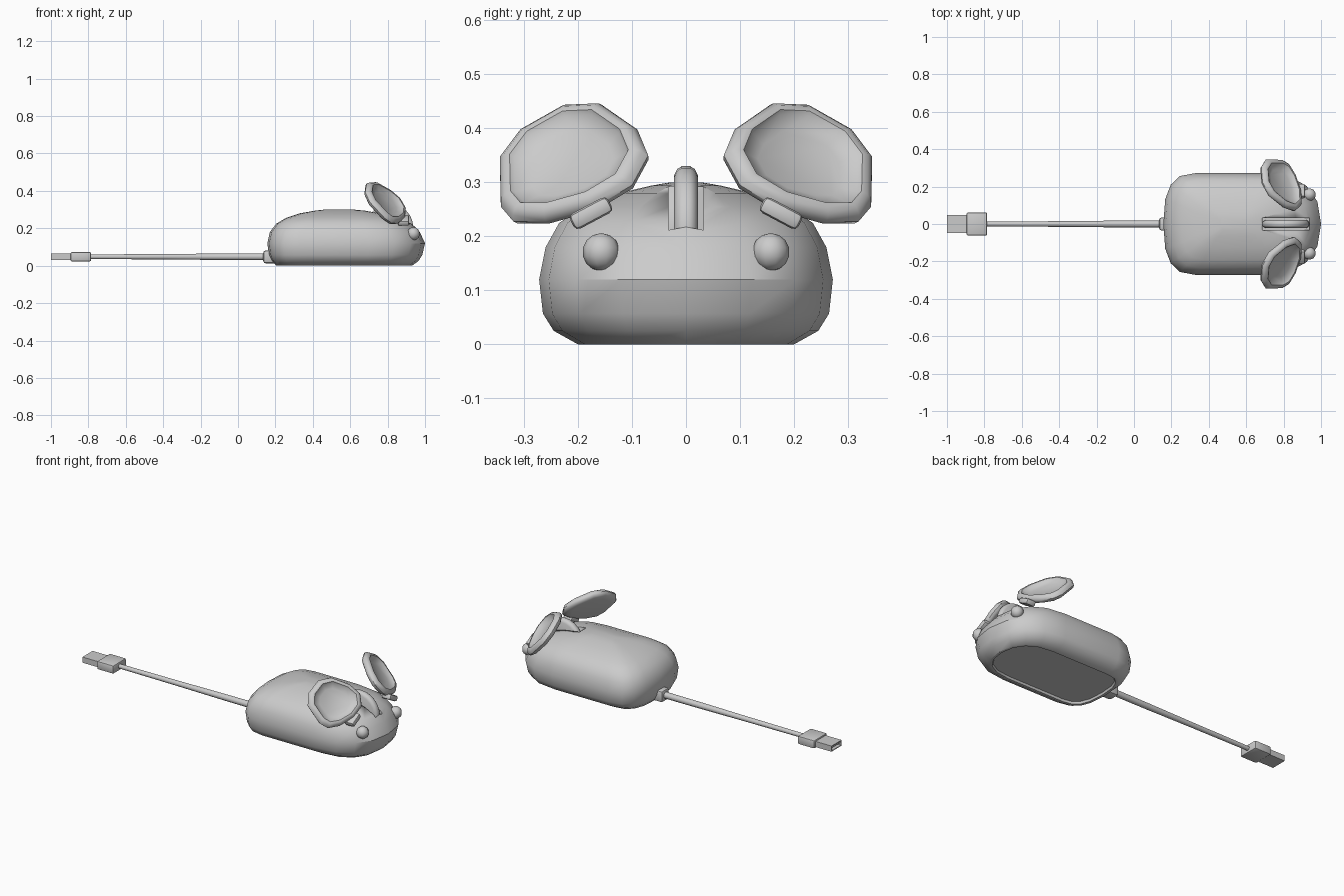
import bpy, bmesh
from math import sin, cos, pi, radians
from mathutils import Vector

if "Cube" in bpy.data.objects:
    bpy.data.objects.remove(bpy.data.objects["Cube"])


def finish(name, bm, angle=35):
    bmesh.ops.recalc_face_normals(bm, faces=bm.faces[:])
    me = bpy.data.meshes.new(name)
    bm.to_mesh(me)
    bm.free()
    ob = bpy.data.objects.new(name, me)
    bpy.context.collection.objects.link(ob)
    bpy.ops.object.select_all(action='DESELECT')
    ob.select_set(True)
    bpy.context.view_layer.objects.active = ob
    bpy.ops.object.shade_smooth_by_angle(angle=radians(angle))
    return ob


def loft(name, rings, angle=35):
    bm = bmesh.new()
    loops = [[bm.verts.new(p) for p in r] for r in rings]
    for a, b in zip(loops, loops[1:]):
        for i in range(len(a)):
            j = (i + 1) % len(a)
            bm.faces.new((a[i], a[j], b[j], b[i]))
    bm.faces.new(loops[0])
    bm.faces.new(loops[-1])
    return finish(name, bm, angle)


def box(name, loc, dims, bevel=0.0, roll=0.0, segs=2):
    bm = bmesh.new()
    bmesh.ops.create_cube(bm, size=1)
    bmesh.ops.scale(bm, vec=dims, verts=bm.verts)
    if bevel:
        bmesh.ops.bevel(bm, geom=bm.edges[:], offset=bevel, segments=segs,
                        affect='EDGES', profile=0.5)
    ob = finish(name, bm)
    ob.location = loc
    ob.rotation_euler.x = roll
    return ob


# Body: plan outlines stacked in z, squarer tail end and rounder nose end
def plan(z, x0, x1, hy, n=8):
    pts = []
    for cx, length, start, e in ((x1 - 1.1 * hy, 1.1 * hy, -pi / 2, 0.85),
                                 (x0 + 0.63 * hy, 0.63 * hy, pi / 2, 0.75)):
        for i in range(n + 1):
            a = start + pi * i / n
            c, s = cos(a), sin(a)
            c = 0 if abs(c) < 1e-6 else c
            s = 0 if abs(s) < 1e-6 else s
            px = abs(c) ** e * (1 if c > 0 else -1)
            py = abs(s) ** e * (1 if s > 0 else -1)
            pts.append((cx + length * px, hy * py, z))
    return pts


levels = [(0.012, .225, .91, .18), (0, .22, .915, .185), (0, .205, .93, .20),
          (.025, .18, .965, .245), (.057, .165, .985, .265),
          (.12, .157, 1.0, .272), (.18, .17, .972, .26),
          (.225, .205, .93, .235), (.255, .255, .87, .19),
          (.28, .33, .775, .125), (.294, .41, .68, .065), (.30, .46, .62, .03)]
body = loft("body", [plan(*l) for l in levels])

# Slot for the scroll wheel
cutter = box("slot_cutter", (.812, 0, .28), (.25, .064, .16))
cutter.hide_render = True
cutter.hide_viewport = True
cut = body.modifiers.new("slot", 'BOOLEAN')
cut.operation = 'DIFFERENCE'
cut.object = cutter
cut.solver = 'EXACT'

# Scroll wheel
wheel = [(-.022, .108), (-.016, .12), (-.008, .125),
         (.008, .125), (.016, .12), (.022, .108)]
loft("scroll_wheel", [[(.812 + r * cos(2 * pi * i / 24), y,
                        .205 + r * sin(2 * pi * i / 24)) for i in range(24)]
                      for y, r in wheel])

# Ears: one outline laid on a tilted plane, dished on the front
outline = [(.345, .34), (.305, .393), (.222, .44), (.155, .443), (.09, .398),
           (.07, .35), (.10, .295), (.17, .253), (.26, .228), (.32, .228),
           (.343, .255)]
centre = Vector((.79, .21, .335))
slope_y, slope_z = .6, .91
normal = Vector((1, slope_y, slope_z)).normalized()
ear_rings = [(.72, -.024), (.88, -.021), (.97, -.012), (1, 0), (.96, .013),
             (.88, .022), (.80, .022), (.76, .014), (.55, 0)]


def ear_ring(side, scale, depth):
    pts = []
    for y, z in outline:
        dy, dz = (y - centre.y) * scale, (z - centre.z) * scale
        p = centre + Vector((-slope_y * dy - slope_z * dz, dy, dz)) + normal * depth
        pts.append((p.x, side * p.y, p.z))
    return pts


for side, tag in ((1, "left"), (-1, "right")):
    loft(tag + "_ear", [ear_ring(side, s, d) for s, d in ear_rings], 40)
    # Ear peg
    box(tag + "_ear_peg", (.885, side * .176, .243), (.06, .08, .032),
        .01, -side * radians(28))
    # Eye
    bm = bmesh.new()
    bmesh.ops.create_uvsphere(bm, u_segments=10, v_segments=7, radius=.035)
    finish(tag + "_eye", bm, 60).location = (.938, side * .157, .171)

# Cable and its collar
cable = [(-.80, .013), (-.40, .015), (-.1, .018), (.15, .019)]
loft("cable", [[(x, r * cos(2 * pi * i / 10), .048 + r * sin(2 * pi * i / 10))
                for i in range(10)] for x, r in cable], 50)
box("cable_collar", (.175, 0, .047), (.08, .07, .068), .012)

# Plug housing
box("plug_housing", (-.84, 0, .048), (.11, .124, .05), .008)


# Plug shell, an open metal tube with a tongue inside
def rect(x, hy, hz):
    return [(x, sy * hy, .047 + sz * hz)
            for sy, sz in ((-1, -1), (1, -1), (1, 1), (-1, 1))]


loft("plug_shell", [rect(-.88, .048, .017), rect(-1, .048, .017),
                    rect(-1, .042, .012), rect(-.90, .042, .012)])
box("plug_tongue", (-.945, 0, .053), (.10, .082, .010))
